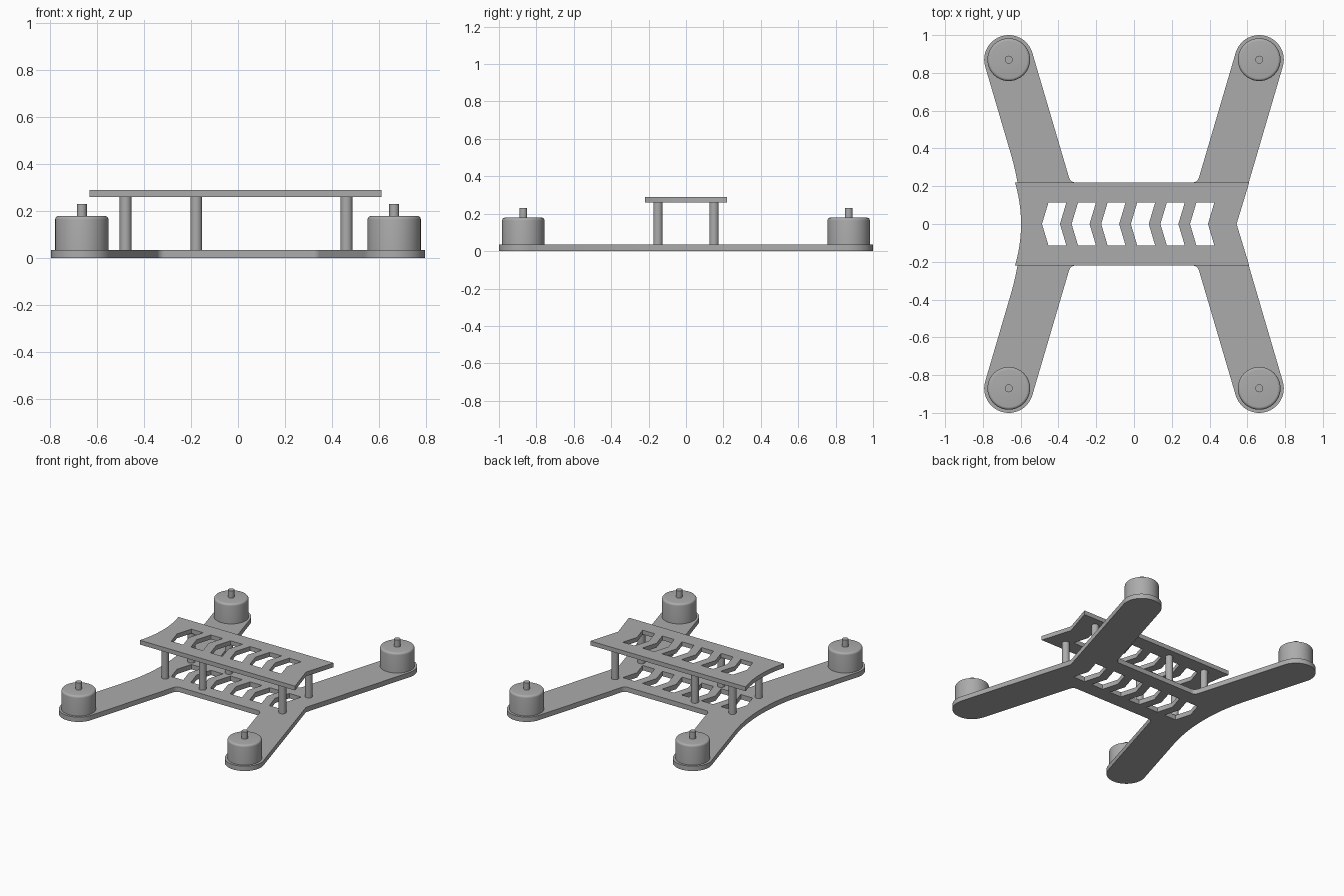
import bpy, bmesh, math

if "Cube" in bpy.data.objects:
    bpy.data.objects.remove(bpy.data.objects["Cube"])

grey = bpy.data.materials.new("frame grey")
grey.diffuse_color = (0.41, 0.41, 0.41, 1)
grey.use_nodes = True
grey.node_tree.nodes["Principled BSDF"].inputs["Base Color"].default_value = grey.diffuse_color

T = 0.294                     # sideways slope of the arms
A = math.atan(T)
TIP, R = (0.663, 0.87), 0.13  # motor mount centre and arm half width


def arc(cx, cy, r, a0, a1, n):
    return [(cx + r * math.cos(a0 + (a1 - a0) * i / n),
             cy + r * math.sin(a0 + (a1 - a0) * i / n)) for i in range(n + 1)]


def shade(obj, angle=35):
    obj.data.materials.clear()
    obj.data.materials.append(grey)
    bpy.ops.object.select_all(action='DESELECT')
    obj.select_set(True)
    bpy.context.view_layer.objects.active = obj
    bpy.ops.object.shade_smooth_by_angle(angle=math.radians(angle))


def plate(name, loops, z0, z1):
    """Flat plate: first loop is the outline, the others are holes."""
    cu = bpy.data.curves.new(name, 'CURVE')
    cu.dimensions, cu.fill_mode, cu.extrude = '2D', 'BOTH', (z1 - z0) / 2
    for pts in loops:
        s = cu.splines.new('POLY')
        s.points.add(len(pts) - 1)
        for p, (x, y) in zip(s.points, pts):
            p.co = (x, y, 0, 1)
        s.use_cyclic_u = True
    tmp = bpy.data.objects.new(name + "_curve", cu)
    bpy.context.collection.objects.link(tmp)
    dg = bpy.context.evaluated_depsgraph_get()
    me = bpy.data.meshes.new_from_object(tmp.evaluated_get(dg))
    bpy.data.objects.remove(tmp)
    bm = bmesh.new()
    bm.from_mesh(me)
    bmesh.ops.remove_doubles(bm, verts=bm.verts, dist=1e-5)
    bmesh.ops.recalc_face_normals(bm, faces=bm.faces)
    bmesh.ops.translate(bm, verts=bm.verts, vec=(0, 0, (z0 + z1) / 2))
    bm.to_mesh(me)
    bm.free()
    obj = bpy.data.objects.new(name, me)
    bpy.context.collection.objects.link(obj)
    shade(obj)


def lathe(name, profile, x, y, n=48):
    """Solid of revolution from (radius, z) points, closed on the axis."""
    bm = bmesh.new()
    vs = [bm.verts.new((r, 0, z)) for r, z in profile]
    es = [bm.edges.new(p) for p in zip(vs, vs[1:])]
    bmesh.ops.spin(bm, geom=vs + es, cent=(0, 0, 0), axis=(0, 0, 1),
                   angle=math.tau, steps=n)
    bmesh.ops.remove_doubles(bm, verts=bm.verts, dist=1e-5)
    bmesh.ops.recalc_face_normals(bm, faces=bm.faces)
    me = bpy.data.meshes.new(name)
    bm.to_mesh(me)
    bm.free()
    obj = bpy.data.objects.new(name, me)
    obj.location = (x, y, 0)
    bpy.context.collection.objects.link(obj)
    shade(obj)


# Arm outline: round tip, then the fillet where it meets the body
F = 0.035
inner_x = TIP[0] - R / math.cos(A) + (0.22 + F - TIP[1]) * T
arm = arc(*TIP, R, -A, math.pi - A, 32) + \
    arc(inner_x - F / math.cos(A), 0.22 + F, F, -A, -math.pi / 2, 8)


def flip(sx, sy):
    pts = [(x * sx, y * sy) for x, y in arm]
    return pts if sx * sy > 0 else pts[::-1]


def back_curve(apex, r, half, n=16):
    ys = [half - 2 * half * i / n for i in range(n + 1)]
    return [(-apex - r + math.sqrt(r * r - y * y), y) for y in ys]


# Six arrow-shaped openings shared by both plates
holes = []
for i in range(6):
    x = -0.487 + 0.1567 * i
    holes.append([(x, 0), (x + .034, -.114), (x + .129, -.114),
                  (x + .095, 0), (x + .129, .114), (x + .034, .114)])

base = [(0.543, 0)] + flip(1, 1) + flip(-1, 1) + back_curve(.598, 1.3, .36) \
    + flip(-1, -1) + flip(1, -1)
plate("base_frame", [base] + holes, 0, 0.035)

top = [(0.543, 0), (0.61, 0.22)] + back_curve(.598, .77, .22) + [(0.61, -0.22)]
plate("top_plate", [top] + holes, 0.259, 0.29)

# Standoff posts between the plates
for x in (-0.477, -0.177, 0.461):
    for y in (-0.15, 0.15):
        lathe("standoff_post", [(0, .035), (.025, .035), (.025, .259), (0, .259)],
              x, y, 32)

# Motors: bell with rounded rim, and a shaft
bell = [(0, .035), (.113, .035)] + arc(.098, .164, .015, 0, math.pi / 2, 5) + [(0, .179)]
for sx in (-1, 1):
    for sy in (-1, 1):
        x, y = TIP[0] * sx, TIP[1] * sy
        lathe("motor_bell", bell, x, y)
        lathe("motor_shaft", [(0, .17), (.021, .17), (.021, .23), (0, .23)], x, y, 24)
